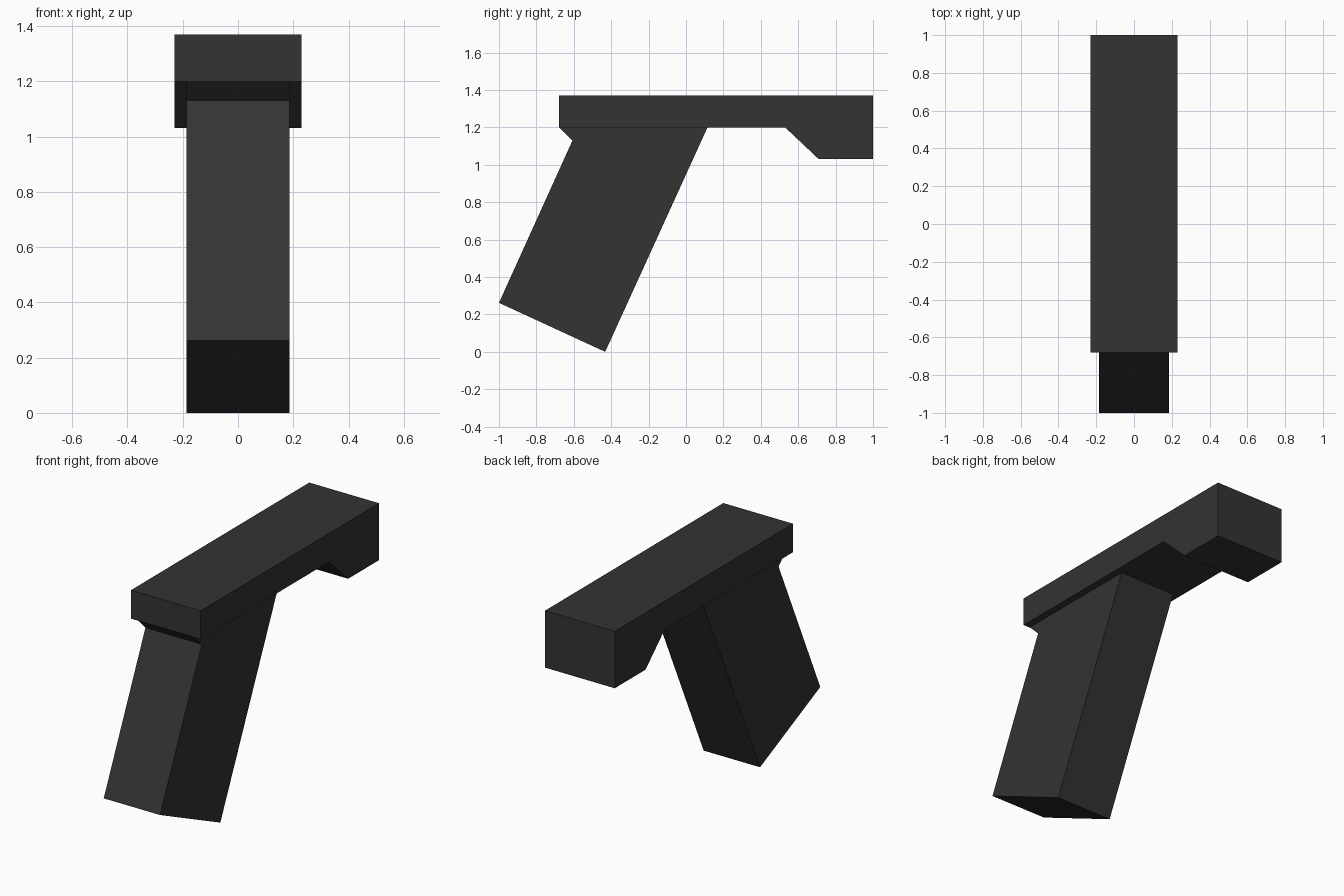
import bpy, bmesh

if "Cube" in bpy.data.objects:
    bpy.data.objects.remove(bpy.data.objects["Cube"])

charcoal = bpy.data.materials.new("charcoal")
charcoal.diffuse_color = (0.033, 0.033, 0.033, 1)
charcoal.use_nodes = True
charcoal.node_tree.nodes["Principled BSDF"].inputs["Base Color"].default_value = charcoal.diffuse_color


def extrude_profile(name, profile, half_width):
    """Extrude a side (y, z) outline symmetrically across x."""
    bm = bmesh.new()
    face = bm.faces.new([bm.verts.new((-half_width, y, z)) for y, z in profile])
    ext = bmesh.ops.extrude_face_region(bm, geom=[face])
    verts = [g for g in ext["geom"] if isinstance(g, bmesh.types.BMVert)]
    bmesh.ops.translate(bm, verts=verts, vec=(2 * half_width, 0, 0))
    bmesh.ops.recalc_face_normals(bm, faces=bm.faces)
    mesh = bpy.data.meshes.new(name)
    bm.to_mesh(mesh)
    bm.free()
    mesh.materials.append(charcoal)
    obj = bpy.data.objects.new(name, mesh)
    bpy.context.collection.objects.link(obj)
    return obj


# Top slab with the chamfered block hanging under its back end
extrude_profile("top_rail", [(-0.68, 1.37), (-0.68, 1.2), (0.53, 1.2),
                             (0.71, 1.03), (1.0, 1.03), (1.0, 1.37)], 0.23)

# Slanted handle with a small flare where it meets the slab
extrude_profile("grip", [(-1.0, 0.262), (-0.432, 0.0), (0.115, 1.2),
                         (-0.677, 1.2), (-0.607, 1.13)], 0.186)
